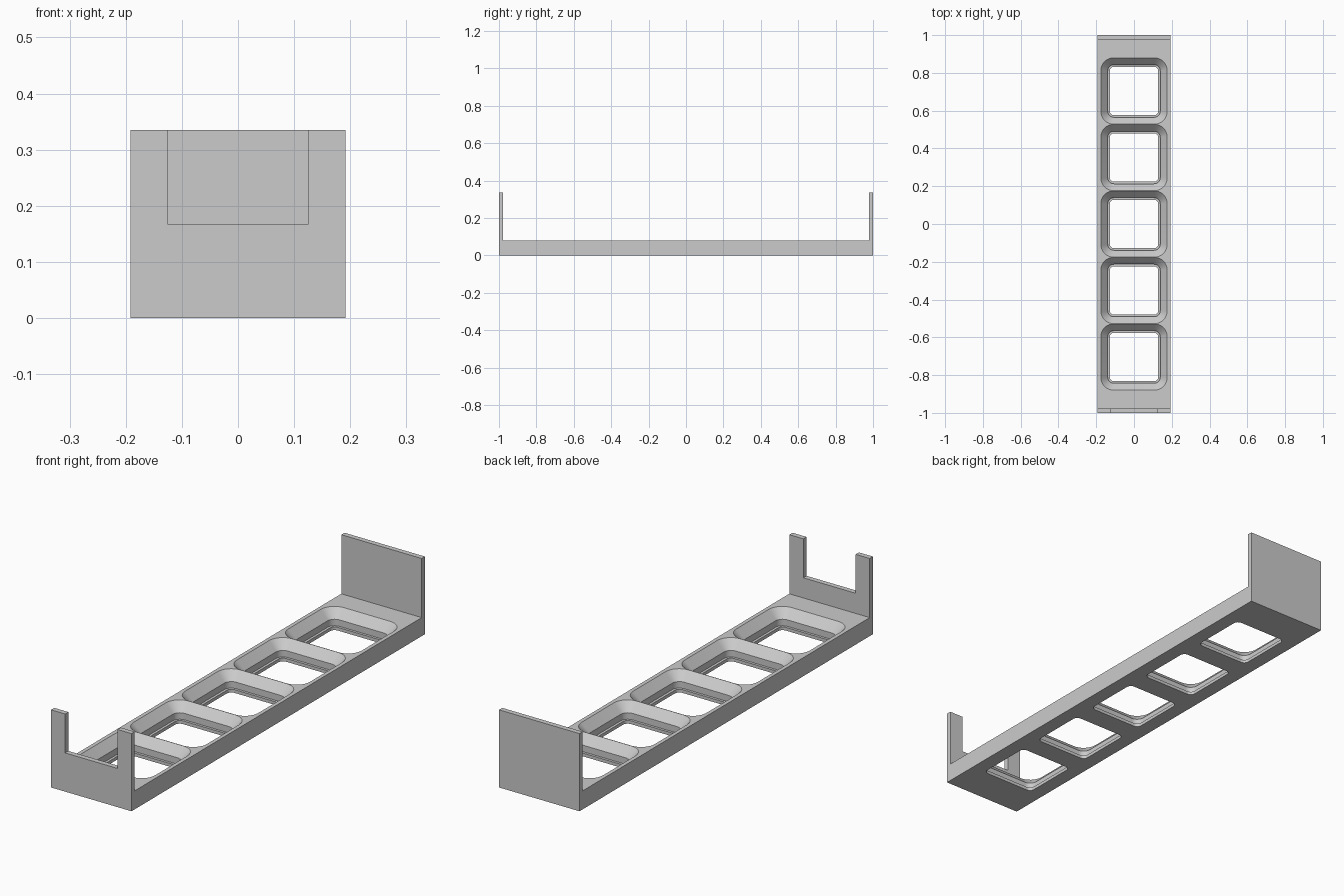
import bpy, bmesh, math

if "Cube" in bpy.data.objects:
    bpy.data.objects.remove(bpy.data.objects["Cube"])

HALF_W, HALF_L = 0.192, 1.0
FLOOR, WALL, HEIGHT = 0.08, 0.022, 0.335

grey = bpy.data.materials.new("light grey")
grey.diffuse_color = (0.6, 0.6, 0.6, 1)
grey.use_nodes = True
grey.node_tree.nodes["Principled BSDF"].inputs["Base Color"].default_value = grey.diffuse_color


def loft(name, rings):
    """Join rings of matching points into a closed, capped solid."""
    bm = bmesh.new()
    loops = [[bm.verts.new(p) for p in r] for r in rings]
    n = len(loops[0])
    for a, b in zip(loops, loops[1:]):
        for i in range(n):
            j = (i + 1) % n
            bm.faces.new((a[i], a[j], b[j], b[i]))
    bm.faces.new(loops[0][::-1])
    bm.faces.new(loops[-1])
    bmesh.ops.recalc_face_normals(bm, faces=bm.faces)
    mesh = bpy.data.meshes.new(name)
    bm.to_mesh(mesh)
    bm.free()
    mesh.materials.append(grey)
    obj = bpy.data.objects.new(name, mesh)
    bpy.context.collection.objects.link(obj)
    return obj


def rounded_square(cy, half, radius, z, steps=8):
    pts = []
    for k, (sx, sy) in enumerate([(1, 1), (-1, 1), (-1, -1), (1, -1)]):
        for s in range(steps + 1):
            a = math.pi / 2 * (k + s / steps)
            pts.append((sx * (half - radius) + radius * math.cos(a),
                        cy + sy * (half - radius) + radius * math.sin(a), z))
    return pts


def cut(obj, cutter):
    cutter.hide_render = True
    mod = obj.modifiers.new("cut", 'BOOLEAN')
    mod.operation, mod.solver, mod.object = 'DIFFERENCE', 'EXACT', cutter
    bpy.context.view_layer.objects.active = obj
    bpy.ops.object.modifier_apply(modifier=mod.name)
    bpy.data.objects.remove(cutter)


# Tray: U-shaped side profile swept across the width
inner = HALF_L - WALL
profile = [(-HALF_L, 0), (HALF_L, 0), (HALF_L, HEIGHT), (inner, HEIGHT),
           (inner, FLOOR), (-inner, FLOOR), (-inner, HEIGHT), (-HALF_L, HEIGHT)]
tray = loft("tray", [[(x, y, z) for y, z in profile] for x in (-HALF_W, HALF_W)])

# Notch in the front wall
notch = [(-0.125, 0.167), (0.125, 0.167), (0.125, 0.4), (-0.125, 0.4)]
cut(tray, loft("notch_cutter", [[(x, y, z) for x, z in notch] for y in (-1.1, -0.9)]))

# Five flared pockets, each with a thin ledge around a through hole
pocket = [(-0.05, 0.128, 0.022), (0.014, 0.128, 0.022), (0.014, 0.139, 0.033),
          (0.042, 0.139, 0.033), (FLOOR, 0.175, 0.065), (0.12, 0.175, 0.065)]
for i in range(-2, 3):
    cy = i * 0.352
    cut(tray, loft("pocket_cutter",
                   [rounded_square(cy, half, r, z) for z, half, r in pocket]))

# Smooth only the rounded pocket corners
bpy.ops.object.select_all(action='DESELECT')
tray.select_set(True)
bpy.context.view_layer.objects.active = tray
bpy.ops.object.shade_smooth_by_angle(angle=math.radians(25))
